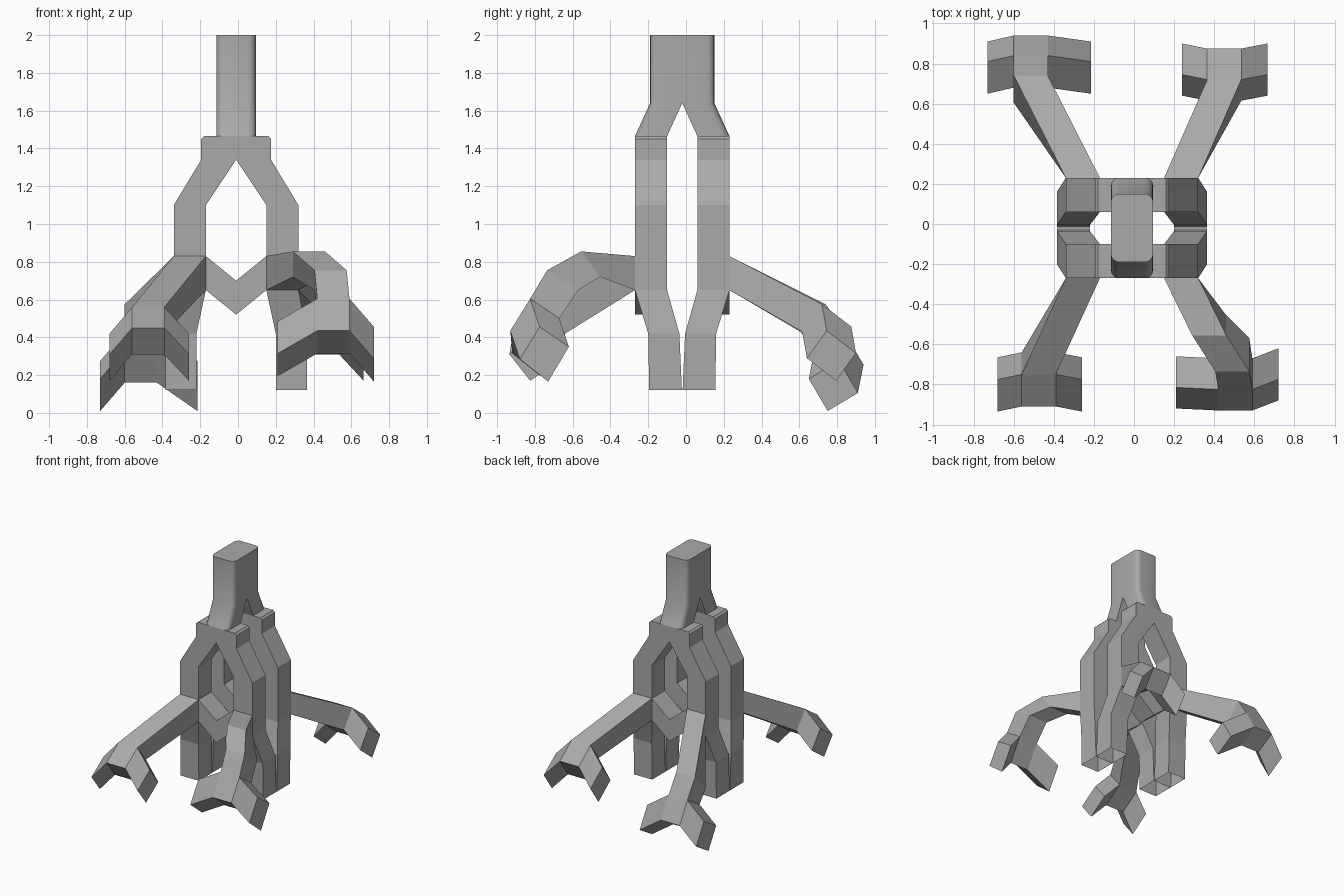
import bpy, bmesh
from mathutils import Vector

cube = bpy.data.objects.get("Cube")
if cube:
    bpy.data.objects.remove(cube, do_unlink=True)

grey = bpy.data.materials.new("plain_grey")
grey.use_nodes = True
GREY = (0.4, 0.4, 0.4, 1)
grey.diffuse_color = GREY
grey.node_tree.nodes["Principled BSDF"].inputs["Base Color"].default_value = GREY

CX, CY = -0.01, -0.02     # axes of the body's mirror symmetry


def loft(name, sections, cap_start=False, cap_end=False, round_rails=(), radius=0.04):
    """Skin a run of four-cornered sections, optionally rounding some long edges."""
    bm = bmesh.new()
    rings = [[bm.verts.new(p) for p in s] for s in sections]
    for a, b in zip(rings, rings[1:]):
        for i in range(4):
            j = (i + 1) % 4
            bm.faces.new((a[i], a[j], b[j], b[i]))
    if cap_start:
        bm.faces.new(rings[0])
    if cap_end:
        bm.faces.new(rings[-1])
    bmesh.ops.recalc_face_normals(bm, faces=bm.faces)
    rails = [bm.edges.get((a[i], b[i])) for a, b in zip(rings, rings[1:]) for i in round_rails]
    if rails:
        bmesh.ops.bevel(bm, geom=rails, offset=radius, segments=4, profile=0.5, affect='EDGES')
    mesh = bpy.data.meshes.new(name)
    bm.to_mesh(mesh)
    bm.free()
    mesh.materials.append(grey)
    obj = bpy.data.objects.new(name, mesh)
    bpy.context.collection.objects.link(obj)
    if rails:
        bpy.ops.object.select_all(action='DESELECT')
        obj.select_set(True)
        bpy.context.view_layer.objects.active = obj
        bpy.ops.object.shade_smooth_by_angle()
    return obj


def level(sx, sy, x0, x1, y0, y1, z):
    """Horizontal section, measured outward from the body's axes."""
    return [(CX + sx * x, CY + sy * y, z) for x, y in ((x0, y0), (x1, y0), (x1, y1), (x0, y1))]


def upright(x0, x1, top, bottom):
    """Section across x, with top and bottom given as (y, z)."""
    return [(x0, *top), (x1, *top), (x1, *bottom), (x0, *bottom)]


# Body: forked trunk, four legs and two V-shaped braces
for sy, end in ((-1, "front"), (1, "back")):
    loft(end + "_trunk_half", [
        level(1, sy, -0.105, 0.105, 0, 0.17, 2),
        level(1, sy, -0.105, 0.105, 0, 0.17, 1.64),
        level(1, sy, -0.105, 0.105, 0.08, 0.25, 1.465)],
        cap_start=True, round_rails=(2, 3))
    for sx, side in ((-1, "right"), (1, "left")):
        loft(f"{end}_{side}_leg", [
            level(sx, sy, 0, 0.17, 0.08, 0.25, 1.465),
            level(sx, sy, 0, 0.185, 0.08, 0.25, 1.45),
            level(sx, sy, 0, 0.185, 0.08, 0.25, 1.34),
            level(sx, sy, 0.16, 0.33, 0.08, 0.25, 1.1),
            level(sx, sy, 0.16, 0.33, 0.08, 0.25, 0.65),
            level(sx, sy, 0.21, 0.375, 0.015, 0.18, 0.42),
            level(sx, sy, 0.21, 0.375, 0.002, 0.175, 0.12)],
            cap_start=True)
        y0, y1 = CY + sy * 0.08, CY + sy * 0.25
        loft(f"{end}_{side}_brace", [
            [(CX + sx * d, y, z) for y, z in
             ((y0, t), (y1, t), (y1, t - 0.18), (y0, t - 0.18))]
            for d, t in ((0, 0.7), (0.16, 0.83))])


def limb(name, joints, quad, out, inn):
    """Arm through joints (x0, top, bottom), ending in a two-fingered claw.
    quad: claw corners (y, z), starting with the arm's top and bottom edges.
    out, inn: offsets of the -x and +x fingertips."""
    width = 0.17
    top, bottom, low, high = quad
    x = joints[-1]
    arm = [upright(j[0], j[0] + width, j[1], j[2]) for j in joints[:-1]]
    arm.append(upright(x, x + width, top, bottom))
    loft(name + "_arm", arm)
    palm = [[Vector((px, *c)) for c in quad] for px in (x, x + width)]
    tips = [[v + Vector(d) for v in ring] for ring, d in zip(palm, (out, inn))]
    loft(name + "_claw", [tips[0], *palm, tips[1]], True, True)


# Arms and claws
F_TOP, F_LOW = (-0.27, 0.83), (-0.27, 0.65)
B_TOP, B_LOW = (0.23, 0.83), (0.23, 0.65)

limb("front_right", [(-0.34, F_TOP, F_LOW), -0.56],
     [(-0.75, 0.56), (-0.64, 0.42), (-0.8, 0.31), (-0.91, 0.45)],
     (-0.12, -0.025, -0.14), (0.13, -0.025, -0.14))

limb("front_left", [(0.15, F_TOP, F_LOW),
                    (0.29, (-0.555, 0.855), (-0.455, 0.72)),
                    (0.405, (-0.735, 0.755), (-0.57, 0.65)), 0.42],
     [(-0.825, 0.605), (-0.67, 0.5), (-0.78, 0.315), (-0.93, 0.435)],
     (-0.21, 0.01, -0.12), (0.13, 0.05, -0.15))

limb("back_left", [(0.15, B_TOP, B_LOW), 0.365],
     [(0.72, 0.575), (0.615, 0.43), (0.77, 0.31), (0.875, 0.457)],
     (-0.125, 0.025, -0.14), (0.13, 0.025, -0.14))

limb("back_right", [(-0.34, B_TOP, B_LOW),
                    (-0.6, (0.74, 0.575), (0.605, 0.43)), -0.6],
     [(0.84, 0.425), (0.68, 0.33), (0.78, 0.16), (0.94, 0.255)],
     (-0.13, -0.03, -0.15), (0.215, -0.03, -0.15))
